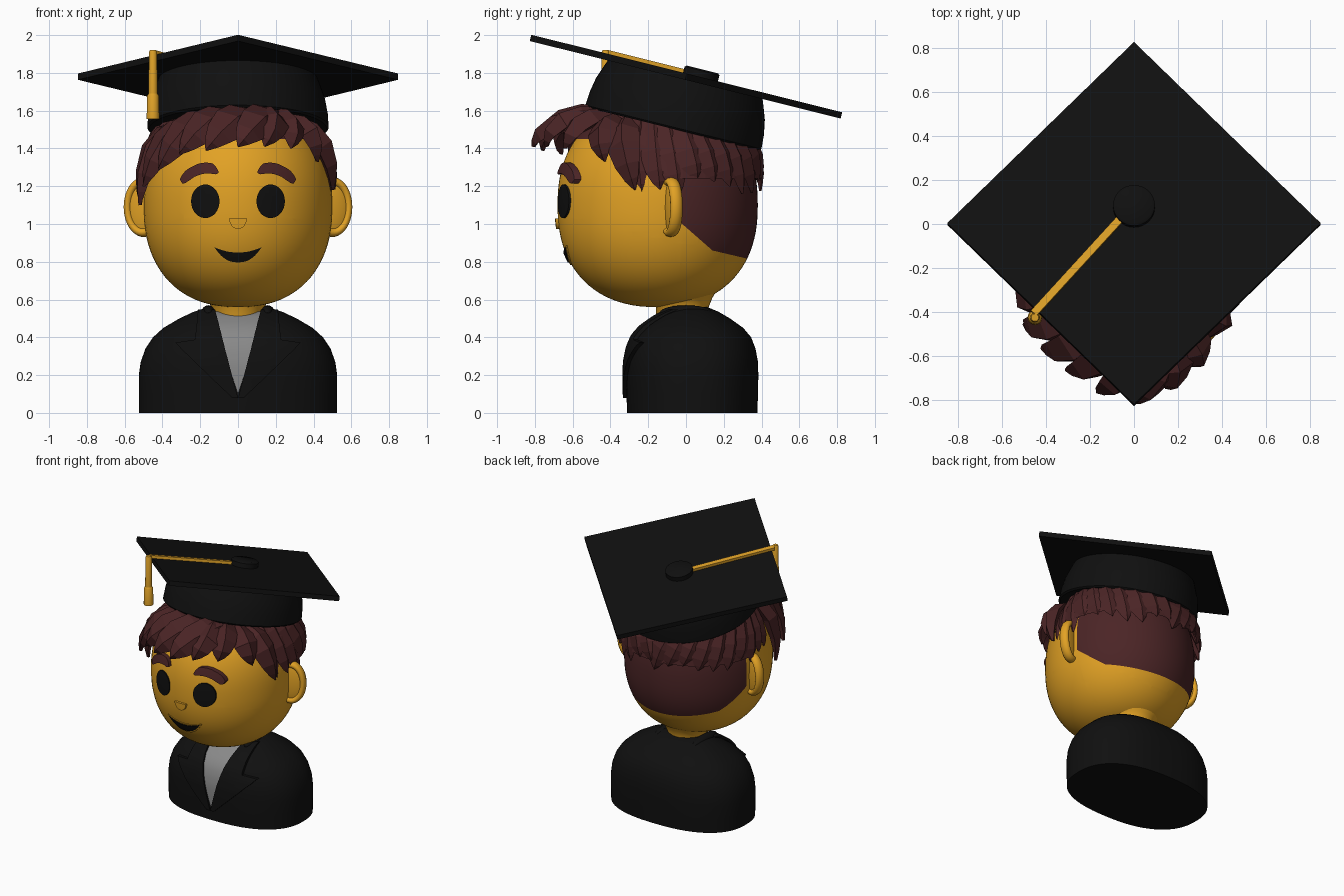
import bpy, bmesh, math, random
from math import sin, cos, pi, radians
from mathutils import Vector, Matrix
from mathutils.bvhtree import BVHTree

if "Cube" in bpy.data.objects:
    bpy.data.objects.remove(bpy.data.objects["Cube"])

random.seed(4)


def material(name, rgb):
    m = bpy.data.materials.new(name)
    m.diffuse_color = (*rgb, 1)
    m.use_nodes = True
    m.node_tree.nodes["Principled BSDF"].inputs["Base Color"].default_value = m.diffuse_color
    return m


SKIN = material("golden skin", (0.76, 0.36, 0.018))
HAIR = material("dark brown hair", (0.07, 0.018, 0.019))
BLACK = material("black cloth", (0.005, 0.005, 0.005))
GREY = material("grey shirt", (0.25, 0.25, 0.25))
GOLD = material("gold tassel", (0.72, 0.35, 0.02))


def finish(name, bm, mats, smooth=40, matrix=None):
    bmesh.ops.remove_doubles(bm, verts=bm.verts, dist=1e-5)
    bmesh.ops.recalc_face_normals(bm, faces=bm.faces)
    if matrix:
        bm.transform(matrix)
    me = bpy.data.meshes.new(name)
    bm.to_mesh(me)
    bm.free()
    for m in mats:
        me.materials.append(m)
    if smooth:
        me.polygons.foreach_set("use_smooth", [True] * len(me.polygons))
        me.set_sharp_from_angle(angle=radians(smooth))
    ob = bpy.data.objects.new(name, me)
    bpy.context.collection.objects.link(ob)
    return ob


def loft(rings, n=72, power=2.0):
    """Stack of superellipse rings (z, rx, ry, centre y), closed at both ends."""
    bm = bmesh.new()
    rows = []
    for z, rx, ry, cy in rings:
        row = []
        for i in range(n):
            c, s = cos(2 * pi * i / n), sin(2 * pi * i / n)
            px = math.copysign(abs(c) ** (2 / power), c)
            py = math.copysign(abs(s) ** (2 / power), s)
            row.append(bm.verts.new((rx * px, cy + ry * py, z)))
        rows.append(row)
    for a, b in zip(rows, rows[1:]):
        for i in range(n):
            j = (i + 1) % n
            bm.faces.new((a[i], a[j], b[j], b[i]))
    bm.faces.new(rows[0][::-1])
    bm.faces.new(rows[-1])
    return bm


def tree(ob):
    me = ob.data
    return BVHTree.FromPolygons([v.co for v in me.vertices], [list(p.vertices) for p in me.polygons])


def patch(name, target, f, mat, off, nu=24, nv=8, depth=0.02):
    """Plate laid on the front of a body: f(u, v) gives x and z."""
    bm = bmesh.new()
    grid = []
    for j in range(nv + 1):
        row = []
        for i in range(nu + 1):
            x, z = f(i / nu, j / nv)
            loc, nor, _, _ = target.ray_cast(Vector((x, -3, z)), Vector((0, 1, 0)))
            if loc is None:
                loc, nor = Vector((x, 0, z)), Vector((0, -1, 0))
            row.append(bm.verts.new(loc + nor * off))
        grid.append(row)
    for j in range(nv):
        for i in range(nu):
            bm.faces.new((grid[j][i], grid[j][i + 1], grid[j + 1][i + 1], grid[j + 1][i]))
    bmesh.ops.remove_doubles(bm, verts=bm.verts, dist=1e-5)
    edges = [e for e in bm.edges if e.is_boundary]
    new = bmesh.ops.extrude_edge_only(bm, edges=edges)["geom"]
    for v in new:
        if isinstance(v, bmesh.types.BMVert):
            v.co.y += depth
    return finish(name, bm, [mat])


# Head: soft ellipsoid, the cropped back hair cut in as a coloured area
rings = []
for i in range(1, 48):
    c = -cos(pi * i / 48)
    r = (1 - abs(c) ** 2.3) ** (1 / 2.3)
    rings.append((1.1 + 0.54 * c, 0.5 * r, 0.53 * r, -0.15))
bm = loft(rings)
cuts = [((0, -0.03, 1), (0, 1, 0)), ((0, -0.02, 1.0), (0, 0.14, 0.16)),
        ((0, 0.14, 0.86), (0, 0.04, 0.17)), ((0, 0, 1.45), (0, 0, 1))]
for co, no in cuts:
    bmesh.ops.bisect_plane(bm, geom=bm.verts[:] + bm.edges[:] + bm.faces[:], plane_co=co, plane_no=no)
for f in bm.faces:
    p = f.calc_center_median()
    side = [(p - Vector(co)).dot(Vector(no)) > 0 for co, no in cuts]
    f.material_index = int(all(side[:3]) or side[3])
head = tree(finish("head", bm, [SKIN, HAIR]))

# Neck and body
finish("neck", loft([(0.42, 0.14, 0.14, -0.02), (0.56, 0.14, 0.14, -0.02),
                     (0.61, 0.17, 0.17, -0.03), (0.66, 0.24, 0.22, -0.05)], 40), [SKIN])
body = [(0, .525, .345), (.1, .525, .348), (.2, .525, .35), (.27, .515, .348), (.34, .49, .335),
        (.4, .45, .312), (.45, .395, .27), (.5, .31, .2), (.535, .235, .14), (.56, .16, .08)]
torso = tree(finish("jacket", loft([(z, a, b, 0.033) for z, a, b in body], 80, 2.4), [BLACK], 50))

# Shirt front, jacket lapels and collar
patch("shirt", torso, lambda u, v: ((2 * u - 1) * 0.13 * v ** 0.95, 0.1 + 0.43 * v), GREY, 0.008, 12, 16)


def lapel(s):
    def f(u, v):
        inner = 0.12 * v
        outer = 0.03 + 0.29 * v / 0.62 if v < 0.63 else 0.225 - 0.05 * (v - 0.63)
        return s * (inner + (outer - inner) * u), 0.08 + 0.45 * v
    return f


for s, side in ((-1, "left"), (1, "right")):
    patch(side + "_lapel", torso, lapel(s), BLACK, 0.02, 8, 27, 0.03)
    bm = bmesh.new()
    bmesh.ops.create_uvsphere(bm, u_segments=20, v_segments=12, radius=1)
    finish(side + "_collar", bm, [BLACK], 40,
           Matrix.Translation((s * 0.155, 0, 0.53)) @ Matrix.Diagonal((0.04, 0.14, 0.04, 1)))


# Face
def disc(cx, cz, rx, rz, a0=0, a1=2 * pi):
    return lambda u, v: (cx + rx * v * cos(a0 + (a1 - a0) * u), cz + rz * v * sin(a0 + (a1 - a0) * u))


def brow(s):
    def f(u, v):
        w = 0.027 * min(1, (8 * min(u, 1 - u) + 0.15)) ** 0.5
        z = 1.222 + 0.19 * u - 0.135 * u * u
        return s * (0.285 - 0.185 * u + 0.01 * (v - 0.5)), z + w * (2 * v - 1)
    return f


def crescent(w, top, low, corner):
    def f(u, v):
        t = 2 * u - 1
        a, b = top + (corner - top) * t * t, low + (corner - low) * abs(t) ** 2.4
        return w * t, a + (b - a) * v
    return f


for s, side in ((-1, "left"), (1, "right")):
    patch(side + "_eye", head, disc(s * 0.17, 1.12, 0.074, 0.088), BLACK, 0.009, 32, 5)
    patch(side + "_eyebrow", head, brow(s), HAIR, 0.028, 20, 4, 0.04)
    # Ears: thin dish with a raised rim
    turn = Matrix.Translation((s * 0.5, -0.08, 1.09)) @ Matrix.Rotation(s * radians(20), 4, 'Z')
    bm = bmesh.new()
    bmesh.ops.create_uvsphere(bm, u_segments=32, v_segments=16, radius=1)
    finish(side + "_ear", bm, [SKIN], 60, turn @ Matrix.Diagonal((0.1, 0.028, 0.145, 1)))
    bm = bmesh.new()
    n, k = 40, 10
    ring = [[bm.verts.new(((0.087 + 0.022 * cos(b)) * cos(a), 0.034 * sin(b), (0.135 + 0.024 * cos(b)) * sin(a)))
             for b in (2 * pi * j / k for j in range(k))] for a in (2 * pi * i / n for i in range(n))]
    for i in range(n):
        for j in range(k):
            bm.faces.new((ring[i][j], ring[(i + 1) % n][j], ring[(i + 1) % n][(j + 1) % k], ring[i][(j + 1) % k]))
    finish(side + "_ear_rim", bm, [SKIN], 60, turn)
patch("nose", head, disc(0, 1.03, 0.045, 0.054, pi, 2 * pi), SKIN, 0.016, 16, 4)
patch("lips", head, crescent(0.138, 0.86, 0.787, 0.888), SKIN, 0.006, 28, 5)
patch("mouth", head, crescent(0.122, 0.853, 0.802, 0.88), BLACK, 0.011, 28, 5)

# Hair: faceted tapering locks over a base shell
CENTRE = Vector((0, -0.09, 1.2))


def hair_point(az, z, off=0.0):
    r = math.sqrt(max(0, 1 - ((z - 1.2) / 0.55) ** 2))
    return Vector(((0.53 * r + off) * sin(az), -0.08 - (0.49 * r + off) * cos(az), z))


def lock(bm, root, mid, tip, width, thick):
    root, mid, tip = Vector(root), Vector(mid), Vector(tip)
    rows = []
    for t, w in ((0, .8), (.25, 1), (.5, 1), (.75, .75), (.9, .42), (1, .04)):
        p = root * (1 - t) ** 2 + mid * 2 * t * (1 - t) + tip * t * t
        tan = ((mid - root) * (1 - t) + (tip - mid) * t).normalized()
        side = tan.cross(p - CENTRE).normalized()
        out = side.cross(tan).normalized()
        h, d = width * w / 2, thick * max(w, 0.2)
        rows.append([bm.verts.new(q) for q in (p - side * h - out * d * .3, p - side * h * .2 + out * d * .5,
                                               p + side * h, p - out * d * .7)])
    for a, b in zip(rows, rows[1:]):
        for i in range(4):
            bm.faces.new((a[i], a[(i + 1) % 4], b[(i + 1) % 4], b[i]))
    bm.faces.new(rows[0])
    bm.faces.new(rows[-1][::-1])


bm = bmesh.new()
shell = []
for i in range(49):
    az = radians(i * 7.5)
    a = abs((i * 7.5 + 180) % 360 - 180)
    low = 1.5 if a < 45 else max(1.24, 1.5 - (a - 45) * 0.0055)
    shell.append([bm.verts.new(hair_point(az, low + (1.6 - low) * k / 4, -0.01)) for k in range(5)])
for a, b in zip(shell, shell[1:]):
    for k in range(4):
        bm.faces.new((a[k], b[k], b[k + 1], a[k + 1]))
finish("hair_base", bm, [HAIR], 0)

bm = bmesh.new()
for a in range(66, 300, 12):
    s = 1 if a < 180 else -1
    root_az = radians(a - s * 7)
    y = -0.08 - 0.45 * cos(root_az)
    z0 = 1.56 - 0.25 * (y + 0.07)
    z1 = random.uniform(1.14, 1.25)
    lock(bm, hair_point(root_az, z0, -0.02), hair_point(radians(a), 1.38, 0.025),
         hair_point(radians(a + s * 5), z1, -0.015), random.uniform(0.15, 0.19), 0.05)
finish("side_and_back_hair", bm, [HAIR], 0)

bm = bmesh.new()
for root, mid, tip, w in (
        ((.2, -.42, 1.58), (.12, -.77, 1.60), (.0, -.81, 1.41), .2),
        ((.1, -.42, 1.58), (-.02, -.77, 1.61), (-.17, -.76, 1.39), .21),
        ((.0, -.42, 1.58), (-.15, -.73, 1.61), (-.31, -.66, 1.37), .21),
        ((-.1, -.42, 1.58), (-.29, -.66, 1.57), (-.42, -.56, 1.29), .21),
        ((-.2, -.38, 1.56), (-.42, -.55, 1.51), (-.5, -.45, 1.2), .2),
        ((-.28, -.3, 1.54), (-.53, -.39, 1.48), (-.52, -.33, 1.1), .2),
        ((.1, -.42, 1.58), (.24, -.74, 1.61), (.14, -.74, 1.41), .2),
        ((.18, -.42, 1.58), (.33, -.63, 1.57), (.28, -.64, 1.40), .18),
        ((.26, -.38, 1.55), (.43, -.5, 1.53), (.42, -.43, 1.33), .17),
        ((.3, -.32, 1.54), (.51, -.38, 1.48), (.5, -.27, 1.18), .18)):
    lock(bm, root, mid, tip, w, 0.085)
finish("fringe", bm, [HAIR], 0)

# Graduation cap, tilted back as one piece
TILT = Matrix.Translation((0, 0, 1.78)) @ Matrix.Rotation(radians(-14), 4, 'X')


def box(name, size, mat, matrix):
    bm = bmesh.new()
    bmesh.ops.create_cube(bm, size=1)
    return finish(name, bm, [mat], 0, matrix @ Matrix.Diagonal((*size, 1)))


side = 0.848 * math.sqrt(2)
box("cap_board", (side, side, 0.034), BLACK, TILT @ Matrix.Rotation(pi / 4, 4, 'Z'))
band = [(-.285, .47), (-.275, .48), (-.2, .475), (-.12, .46), (-.05, .435), (0, .415)]
finish("cap_band", loft([(z, r, r, 0) for z, r in band], 64), [BLACK], 40, TILT)
finish("cap_button", loft([(0, .095, .095, .075), (.05, .095, .095, .075), (.058, .085, .085, .075)], 32),
       [BLACK], 40, TILT)

# Tassel: cord across the board, hanging cord and knot
a, b = Vector((-.06, .02, .026)), Vector((-.455, -.425, .026))
d = b - a
box("tassel_cord", (d.length, 0.035, 0.022), GOLD,
    TILT @ Matrix.Translation((a + b) / 2) @ Matrix.Rotation(math.atan2(d.y, d.x), 4, 'Z'))
for name, r, z0, z1 in (("tassel_drop", .024, 1.66, 1.92), ("tassel_end", .034, 1.555, 1.69)):
    finish(name, loft([(z0, r, r, -.425), (z1 - .01, r * .9, r * .9, -.425), (z1, r * .7, r * .7, -.425)], 12),
           [GOLD], 40, Matrix.Translation((-.45, 0, 0)))
